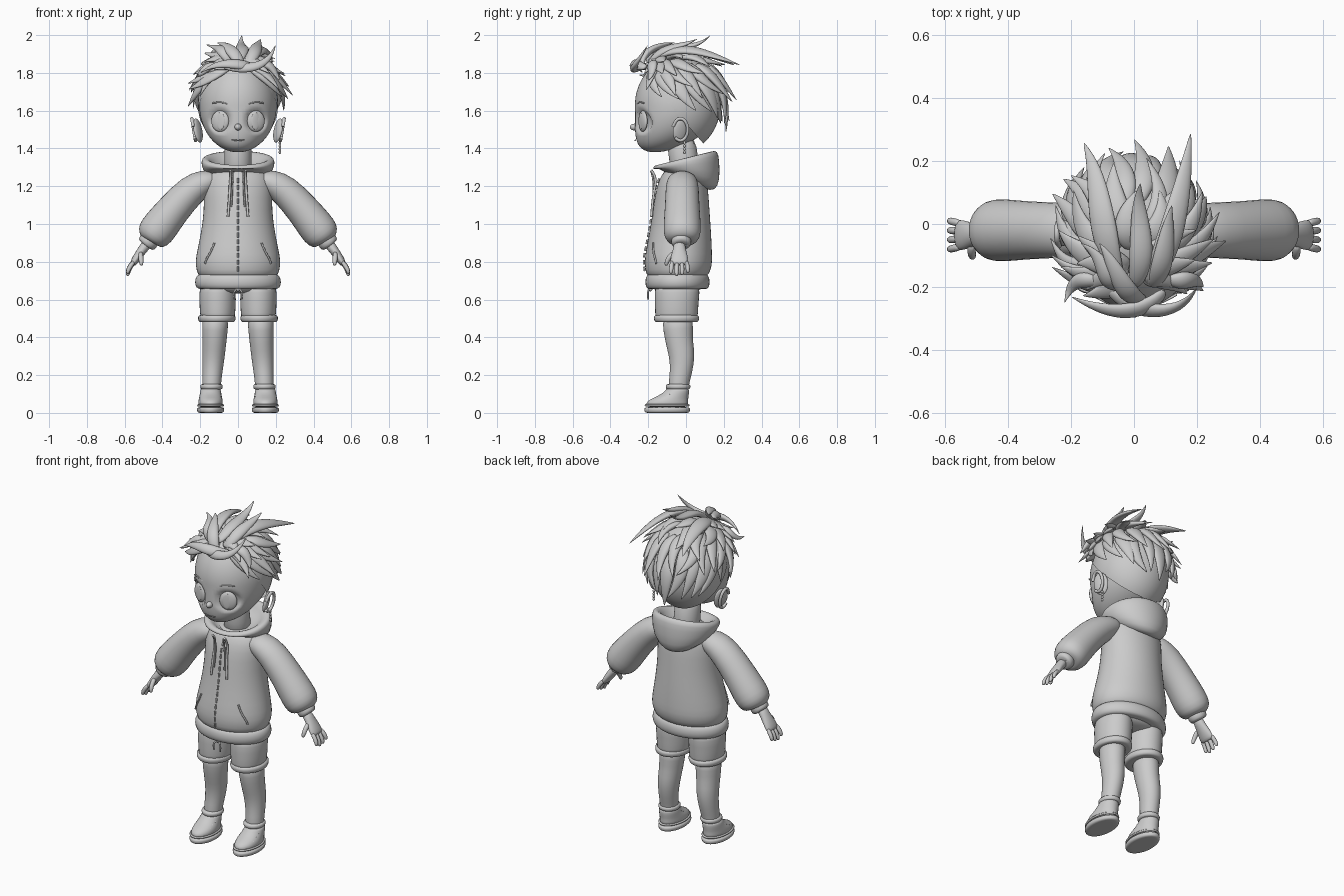
import bpy, bmesh, random
from math import sin, cos, pi, radians, sqrt
from mathutils import Vector, Matrix

random.seed(4)
cube = bpy.data.objects.get("Cube")
if cube:
    bpy.data.objects.remove(cube)

clay = bpy.data.materials.new("clay grey")
clay.use_nodes = True
clay.diffuse_color = (0.6, 0.6, 0.6, 1)
clay.node_tree.nodes["Principled BSDF"].inputs["Base Color"].default_value = (0.6, 0.6, 0.6, 1)


def finish(bm, name, sub=0):
    bmesh.ops.recalc_face_normals(bm, faces=bm.faces)
    for f in bm.faces:
        f.smooth = True
    me = bpy.data.meshes.new(name)
    bm.to_mesh(me)
    bm.free()
    me.materials.append(clay)
    ob = bpy.data.objects.new(name, me)
    bpy.context.collection.objects.link(ob)
    if sub:
        ob.modifiers.new("Smooth", "SUBSURF").levels = sub
        ob.modifiers["Smooth"].render_levels = sub
    return ob


def tube(name, pts, n=16, sub=1, hint=None, axis=None, tilts=None):
    """Loft elliptical sections (x, y, z, side radius, hint radius) along a path."""
    bm = bmesh.new()
    loops = []
    P = [Vector(p[:3]) for p in pts]
    for i, p in enumerate(pts):
        t = Vector(axis) if axis else (P[min(i + 1, len(P) - 1)] - P[max(i - 1, 0)]).normalized()
        up = Vector(hint(P[i])) if hint else Vector((0, 1, 0))
        side = up.cross(t).normalized()
        up = t.cross(side)
        ring = []
        for k in range(n):
            a = 2 * pi * k / n
            v = P[i] + side * p[3] * cos(a) + up * p[4] * sin(a)
            if tilts:
                v.z += tilts[i] * v.y
            ring.append(bm.verts.new(v))
        loops.append(ring)
    for a, b in zip(loops, loops[1:]):
        for k in range(n):
            bm.faces.new((a[k], a[(k + 1) % n], b[(k + 1) % n], b[k]))
    bm.faces.new(loops[0])
    bm.faces.new(loops[-1])
    return finish(bm, name, sub)


def stack(name, rings, x=0, **kw):
    """Loft of level rings (z, y, half width, half depth)."""
    return tube(name, [(x, y, z, w, d) for z, y, w, d in rings], axis=(0, 0, 1), **kw)


def ball(name, c, r, rot=None, seg=24):
    bm = bmesh.new()
    m = Matrix.Translation(c) @ (rot or Matrix()) @ Matrix.Diagonal((*r, 1))
    bmesh.ops.create_uvsphere(bm, u_segments=seg, v_segments=seg // 2, radius=1, matrix=m)
    return finish(bm, name)


def cord(name, pts, r, closed=False):
    cu = bpy.data.curves.new(name, "CURVE")
    cu.dimensions = "3D"
    cu.bevel_depth = r
    cu.bevel_resolution = 2
    cu.use_fill_caps = True
    sp = cu.splines.new("NURBS")
    sp.points.add(len(pts) - 1)
    for q, p in zip(sp.points, pts):
        q.co = (*p, 1)
    sp.order_u = 3
    sp.use_endpoint_u = not closed
    sp.use_cyclic_u = closed
    sp.resolution_u = 5
    cu.materials.append(clay)
    ob = bpy.data.objects.new(name, cu)
    bpy.context.collection.objects.link(ob)


def oval(c, w, d, n=12):
    return [(c[0] + w * cos(2 * pi * k / n), c[1] + d * sin(2 * pi * k / n), c[2]) for k in range(n)]


# Head with a forward chin and shallow eye sockets
bm = bmesh.new()
bmesh.ops.create_uvsphere(bm, u_segments=72, v_segments=48, radius=1)
for v in bm.verts:
    x, y, z = v.co
    v.co = (x * .205, y * .225 - .045 - (.12 * z * z if z < 0 else 0), 1.63 + z * .25)
    e = ((abs(v.co.x) - .095) / .062) ** 2 + ((v.co.z - 1.545) / .068) ** 2
    if y < 0 and e < 1:
        v.co.y += .03 * (1 - e * e)
finish(bm, "head")
tube("neck", [(0, 0, 1.24, .085, .085), (0, -.01, 1.33, .07, .075), (0, -.03, 1.47, .08, .085)])
ball("nose", (0, -.272, 1.513), (.018, .025, .018))
cord("mouth", [(-.035, -.266, 1.445), (0, -.274, 1.441), (.035, -.266, 1.445)], .003)

# Torso of the jacket, hem and hood
body = [(.71, -.045, .2, .15), (.735, -.045, .215, .168), (.78, -.04, .228, .18), (.83, -.04, .225, .18),
        (.95, -.03, .197, .165), (1.08, -.025, .18, .15), (1.2, -.02, .185, .138),
        (1.26, -.015, .17, .115), (1.3, -.01, .12, .095)]
stack("jacket_body", body, n=24)
stack("jacket_hem", [(.655, -.045, .19, .145), (.655, -.045, .215, .16), (.675, -.045, .23, .172),
                     (.71, -.045, .23, .172), (.735, -.045, .215, .16), (.735, -.045, .19, .145)], n=24)
stack("hood", [(1.225, .005, .08, .1), (1.235, .01, .13, .145), (1.265, .012, .178, .17),
               (1.315, .0, .197, .178), (1.345, -.003, .195, .172), (1.355, -.005, .17, .15),
               (1.335, -.005, .14, .125), (1.29, -.005, .1, .1)],
      n=24, tilts=[-.4, -.4, -.2, .15, .24, .25, .25, .2])


def chest(x, z, out=.003):
    """Point on the front of the jacket."""
    for a, b in zip(body, body[1:]):
        if a[0] <= z <= b[0]:
            t = (z - a[0]) / (b[0] - a[0])
            _, yc, w, d = [p + (q - p) * t for p, q in zip(a, b)]
            return (x, yc - d * sqrt(max(0, 1 - (x / w) ** 2)) - out, z)


for k in range(14):
    z = .75 + k * .036
    cord("zip_tooth", [chest(0, z), chest(0, z + .024)], .005)

# Shorts seat and waist tie
stack("shorts_seat", [(.63, -.045, .11, .09), (.655, -.045, .19, .135), (.7, -.045, .2, .14), (.72, -.045, .19, .13)])
ball("tie_knot", (0, -.19, .655), (.016, .012, .012))

for s, tag in ((1, "left"), (-1, "right")):
    # Face parts
    turn = Matrix.Rotation(s * radians(22), 4, "Z")
    ball(tag + "_eye", (s * .095, -.228, 1.545), (.05, .016, .056), turn)
    ball(tag + "_iris", (s * .093, -.241, 1.545), (.024, .005, .046), turn)
    cord(tag + "_brow", [(s * .055, -.258, 1.635), (s * .09, -.25, 1.65), (s * .135, -.223, 1.64)], .004)
    ear = Matrix.Rotation(s * radians(25), 4, "Z") @ Matrix.Rotation(s * radians(12), 4, "Y")
    ball(tag + "_ear", (s * .212, -.03, 1.495), (.016, .043, .065), ear)
    rim = [Vector((s * .232, 0, 1.5)) + Vector((s * (.01 * cos(a) + .003), -.03 + .04 * sin(a), .06 * cos(a)))
           for a in [radians(d) for d in range(-75, 230, 30)]]
    cord(tag + "_ear_rim", rim, .009)

    # Sleeve, cuff and hand
    tube(tag + "_sleeve", [(s * x, -.02, z, a, b) for x, z, a, b in (
        (.1, 1.24, .04, .06), (.17, 1.225, .07, .085), (.245, 1.185, .085, .09), (.345, 1.075, .09, .094),
        (.41, .99, .1, .102), (.45, .94, .097, .1), (.47, .915, .07, .075), (.472, .91, .04, .045))])
    tube(tag + "_cuff", [(s * x, -.025, z, r, r) for x, z, r in (
        (.452, .935, .045), (.466, .918, .054), (.484, .896, .054), (.492, .885, .042), (.49, .888, .03))])
    tube(tag + "_palm", [(s * x, -.035, z, a, b) for x, z, a, b in (
        (.475, .905, .03, .032), (.505, .865, .025, .033), (.53, .83, .023, .046),
        (.553, .795, .02, .05), (.56, .782, .012, .044))])
    for i in range(4):
        y, d = -.035 + (i - 1.5) * .025, -.012 * abs(i - 1.3)
        tube(tag + "_finger", [(s * x, -.035 + (y + .035) * f, z - d * g, r, r) for x, z, r, f, g in (
            (.548, .805, .012, 1, 0), (.57, .77, .0135, 1.1, .5), (.583, .738, .0125, 1.2, 1),
            (.585, .72, .008, 1.2, 1))], n=8)
    tube(tag + "_thumb", [(s * x, y, z, r, r) for x, y, z, r in (
        (.515, -.06, .85, .015), (.515, -.09, .825, .015), (.512, -.104, .795, .013), (.51, -.106, .778, .007))], n=8)

    # Drawstring, pocket seam, shoulder seam
    cord(tag + "_drawstring", [(s * .04, -.185, 1.285), chest(s * .04, 1.25, .022), chest(s * .045, 1.14, .014),
                               chest(s * .053, 1.04, .008)], .007)
    cord(tag + "_drawstring_loop", [(s * .03, -.185, 1.28), chest(s * .028, 1.22, .014), chest(s * .036, 1.09, .01)], .005)
    cord(tag + "_pocket", [chest(s * .125, .9), chest(s * .14, .86), chest(s * .17, .81), chest(s * .175, .79)], .005)
    cord(tag + "_waist_tie", [(s * .005, -.195, .655), (s * .03, -.205, .645), (s * .02, -.2, .6)], .005)

    # Shorts leg and rolled cuff
    stack(tag + "_shorts_leg", [(.495, -.05, .08, .1), (.495, -.05, .093, .115), (.56, -.05, .098, .117),
                                (.64, -.047, .1, .122), (.7, -.045, .09, .12)], x=s * .108)
    stack(tag + "_shorts_cuff", [(.48, -.05, .08, .1), (.48, -.05, .095, .115), (.493, -.05, .102, .123),
                                 (.51, -.05, .102, .123), (.523, -.05, .095, .115)], x=s * .112)
    # Leg, sock, shoe
    tube(tag + "_leg", [(s * x, y, z, a, b) for x, y, z, a, b in (
        (.118, -.045, .52, .073, .086), (.122, -.042, .44, .069, .08), (.125, -.035, .37, .064, .073),
        (.13, -.02, .3, .061, .07), (.135, -.025, .22, .054, .06), (.14, -.04, .15, .05, .054), (.14, -.04, .1, .05, .054))])
    stack(tag + "_sock_roll", [(.122, -.042, .05, .055), (.128, -.042, .06, .066), (.145, -.042, .062, .068),
                               (.156, -.042, .056, .06)], x=s * .14)
    stack(tag + "_shoe_upper", [(.025, -.1, .062, .112), (.05, -.1, .067, .115), (.07, -.093, .065, .106),
                                (.09, -.066, .06, .082), (.115, -.046, .056, .064), (.135, -.044, .054, .06)], x=s * .145)
    stack(tag + "_shoe_sole", [(0, -.1, .05, .1), (0, -.1, .069, .12), (.012, -.1, .074, .124),
                               (.026, -.1, .074, .124), (.032, -.1, .064, .114)], x=s * .145)
    cord(tag + "_shoe_welt", oval((s * .145, -.1, .04), .068, .117), .006, True)
    for k in range(3):
        y, z = -.16 + k * .024, .083 + k * .013
        cord(tag + "_shoe_strap", [(s * .145 - .05, y + .03, z - .012), (s * .145, y - .005, z + .009),
                                   (s * .145 + .05, y + .03, z - .012)], .007)

# Dangling earring on one side
for k in range(4):
    ball("earring_bead", (.222, -.008, 1.43 - k * .017), (.007, .007, .009), seg=12)

# Hair cap following a sloped hairline
centre = Vector((0, -.035, 1.635))
size = Vector((.212, .218, .255))
bm = bmesh.new()
bmesh.ops.create_uvsphere(bm, u_segments=48, v_segments=32, radius=1,
                          matrix=Matrix.Translation(centre) @ Matrix.Diagonal((*size, 1)))
bmesh.ops.bisect_plane(bm, geom=bm.verts[:] + bm.edges[:] + bm.faces[:], plane_co=(0, -.235, 1.8),
                       plane_no=(0, .72, .63), clear_inner=True)
finish(bm, "hair_cap")


def lock(path, w, thick=.024, n=8):
    """Leaf-shaped tapered strand through four control points."""
    A, B, C, D = [Vector(p) for p in path]
    pts = []
    for k in range(9):
        t = k / 8
        q = A * (1 - t) ** 3 + B * 3 * t * (1 - t) ** 2 + C * 3 * t * t * (1 - t) + D * t ** 3
        f = max(.03, min(1, .5 + 1.7 * t) * (1 - t ** 2.4))
        pts.append((*q, w * f, thick * f))
    tube("hair_lock", pts, n=n, hint=lambda p: p - centre)


def scalp(theta, phi, k):
    """Point around the skull, measured from a pole tilted to the forehead."""
    x, y, z = sin(theta) * sin(phi), sin(theta) * cos(phi), cos(theta)
    a = radians(30)
    d = Vector((x, y * cos(a) - z * sin(a), y * sin(a) + z * cos(a)))
    return centre + d * size * k


# Layered locks falling over the sides and back
for count, spread, reach, length, lift in ((15, 112, 1, 62, 1.2), (14, 110, .82, 58, 1.3),
                                           (12, 118, .62, 52, 1.32), (9, 112, .44, 42, 1.28)):
    for i in range(count):
        phi = radians(spread * (2 * i / (count - 1) - 1) + random.uniform(-5, 5))
        end = radians((93 + 50 * cos(phi)) * reach + random.uniform(-6, 6))
        start = max(radians(5), end - radians(length))
        bend = random.uniform(-.22, .22)
        tip = lift + random.uniform(-.08, .1)
        step = (end - start) / 3
        lock([scalp(start, phi, .98), scalp(start + step, phi - bend, 1.16),
              scalp(start + 2 * step, phi - bend, 1.18), scalp(end, phi + bend * .6, tip)],
             random.uniform(.04, .054))

# Swept fringe and upright crown spikes
for path, w in (
        (((-.09, -.2, 1.84), (.02, -.31, 1.82), (.16, -.29, 1.8), (.2, -.2, 1.95)), .036),
        (((.1, -.21, 1.83), (.02, -.31, 1.84), (-.1, -.28, 1.88), (-.2, -.23, 1.8)), .038),
        (((.03, -.24, 1.82), (-.03, -.25, 1.93), (-.06, -.12, 1.95), (-.11, -.06, 1.96)), .042),
        (((0, -.2, 1.86), (.05, -.1, 1.97), (0, .05, 1.9), (.02, .13, 2)), .045),
        (((.05, -.2, 1.85), (.12, -.06, 1.99), (.16, .12, 1.9), (.18, .29, 1.84)), .052),
        (((-.05, -.18, 1.86), (-.12, 0, 1.99), (-.1, .15, 1.88), (-.16, .26, 1.84)), .052),
        (((-.1, -.19, 1.83), (-.17, -.16, 1.87), (-.2, -.18, 1.76), (-.22, -.25, 1.79)), .032),
        (((.1, -.18, 1.84), (.17, -.18, 1.88), (.2, -.17, 1.79), (.22, -.2, 1.76)), .036),
        (((-.04, -.2, 1.85), (-.1, -.2, 1.95), (-.08, -.1, 1.92), (-.17, -.06, 1.95)), .038),
        (((.06, -.2, 1.84), (.1, -.14, 1.95), (.1, -.02, 1.93), (.12, .06, 1.98)), .042)):
    lock(path, w)
